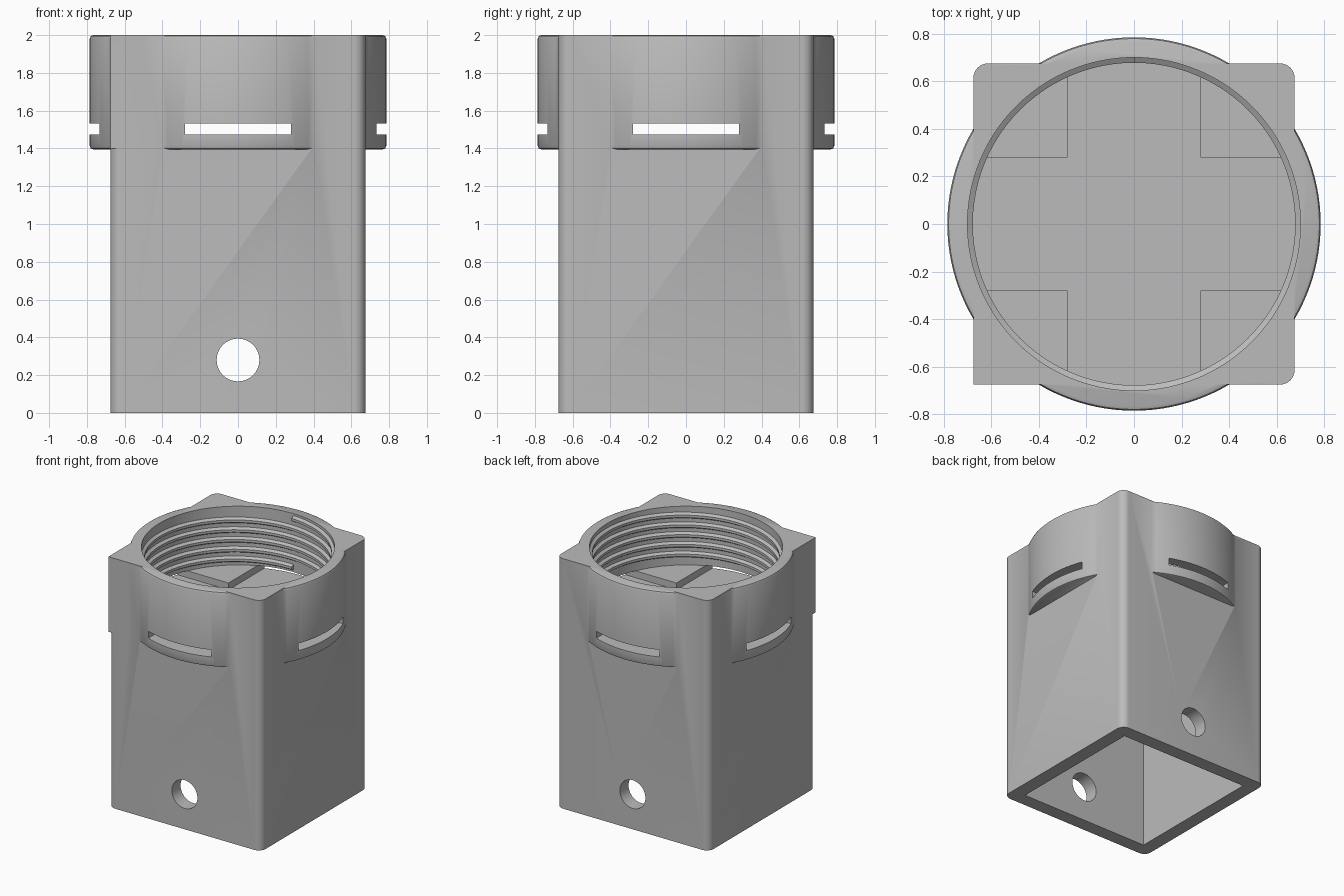
import bpy, bmesh, math

if "Cube" in bpy.data.objects:
    bpy.data.objects.remove(bpy.data.objects["Cube"])

grey = bpy.data.materials.new("grey")
grey.diffuse_color = (0.5, 0.5, 0.5, 1)
grey.use_nodes = True
grey.node_tree.nodes["Principled BSDF"].inputs["Base Color"].default_value = grey.diffuse_color


def make(name, bm):
    bmesh.ops.recalc_face_normals(bm, faces=bm.faces)
    mesh = bpy.data.meshes.new(name)
    bm.to_mesh(mesh)
    bm.free()
    mesh.materials.append(grey)
    obj = bpy.data.objects.new(name, mesh)
    bpy.context.collection.objects.link(obj)
    return obj


def prism(name, outline, z0, z1):
    bm = bmesh.new()
    face = bm.faces.new([bm.verts.new((x, y, z0)) for x, y in outline])
    new = bmesh.ops.extrude_face_region(bm, geom=[face])["geom"]
    bmesh.ops.translate(bm, vec=(0, 0, z1 - z0),
                        verts=[v for v in new if isinstance(v, bmesh.types.BMVert)])
    return make(name, bm)


def box(name, x0, x1, y0, y1, z0, z1):
    return prism(name, [(x0, y0), (x1, y0), (x1, y1), (x0, y1)], z0, z1)


def lathe(name, profile, n):
    """Closed solid of stacked rings from (radius, z) pairs."""
    bm = bmesh.new()
    rings = [[bm.verts.new((r * math.cos(2 * math.pi * i / n),
                            r * math.sin(2 * math.pi * i / n), z)) for i in range(n)]
             for r, z in profile]
    for a, b in zip(rings, rings[1:]):
        for i in range(n):
            j = (i + 1) % n
            bm.faces.new((a[i], a[j], b[j], b[i]))
    bm.faces.new(rings[0])
    bm.faces.new(rings[-1])
    return make(name, bm)


def combine(target, tool, operation):
    mod = target.modifiers.new("combine", "BOOLEAN")
    mod.operation, mod.solver, mod.object = operation, "EXACT", tool
    graph = bpy.context.evaluated_depsgraph_get()
    mesh = bpy.data.meshes.new_from_object(target.evaluated_get(graph))
    target.modifiers.clear()
    target.data = mesh
    bpy.data.objects.remove(tool)


def smooth(obj):
    bpy.ops.object.select_all(action="DESELECT")
    obj.select_set(True)
    bpy.context.view_layer.objects.active = obj
    bpy.ops.object.shade_smooth_by_angle(angle=math.radians(30))


# Square tube with rounded upright corners
H, R = 0.675, 0.06
outline = []
for k, (sx, sy) in enumerate([(1, 1), (-1, 1), (-1, -1), (1, -1)]):
    for s in range(9):
        a = math.radians(90 * k + 90 * s / 8)
        outline.append((sx * (H - R) + R * math.cos(a), sy * (H - R) + R * math.sin(a)))
body = prism("square_body", outline, 0, 2)

# Round collar with eased edges, and the one square corner beside it
C, E = 0.785, 0.018
collar = lathe("collar", [(C - E, 1.395), (C - 0.3 * E, 1.395 + 0.3 * E), (C, 1.395 + E),
                          (C, 2 - E), (C - 0.3 * E, 2 - 0.3 * E), (C - E, 2)], 128)
combine(body, collar, "UNION")
combine(body, box("square_corner", -H, -0.5, -H, -0.5, 1.4, 2), "UNION")

# Threaded socket, crossed slots, lower cavity and pin hole
combine(body, lathe("bore", [(0.7, 1.53), (0.7, 2.1)], 128), "DIFFERENCE")
combine(body, box("slot_y", -0.28, 0.28, -1, 1, 1.475, 1.532), "DIFFERENCE")
combine(body, box("slot_x", -1, 1, -0.28, 0.28, 1.475, 1.532), "DIFFERENCE")
combine(body, box("cavity", -0.565, 0.565, -0.565, 0.565, -0.1, 1.4), "DIFFERENCE")
pin = lathe("pin_hole", [(0.113, -1), (0.113, 1)], 48)
pin.rotation_euler.x = math.pi / 2
pin.location.z = 0.28
bpy.context.view_layer.update()
combine(body, pin, "DIFFERENCE")
smooth(body)

# Helical thread ridge inside the socket
bm = bmesh.new()
SEG, PITCH, TURNS = 96, 0.078, 5
section = [(0.705, -0.027), (0.678, -0.01), (0.678, 0.01), (0.705, 0.027)]
rows = []
for i in range(SEG * TURNS + 1):
    a = 2 * math.pi * i / SEG + math.pi / 2
    z = 1.57 + PITCH * i / SEG
    rows.append([bm.verts.new((r * math.cos(a), r * math.sin(a), z + dz)) for r, dz in section])
for a, b in zip(rows, rows[1:]):
    for k in range(4):
        m = (k + 1) % 4
        bm.faces.new((a[k], a[m], b[m], b[k]))
bm.faces.new(rows[0])
bm.faces.new(rows[-1])
smooth(make("thread", bm))
